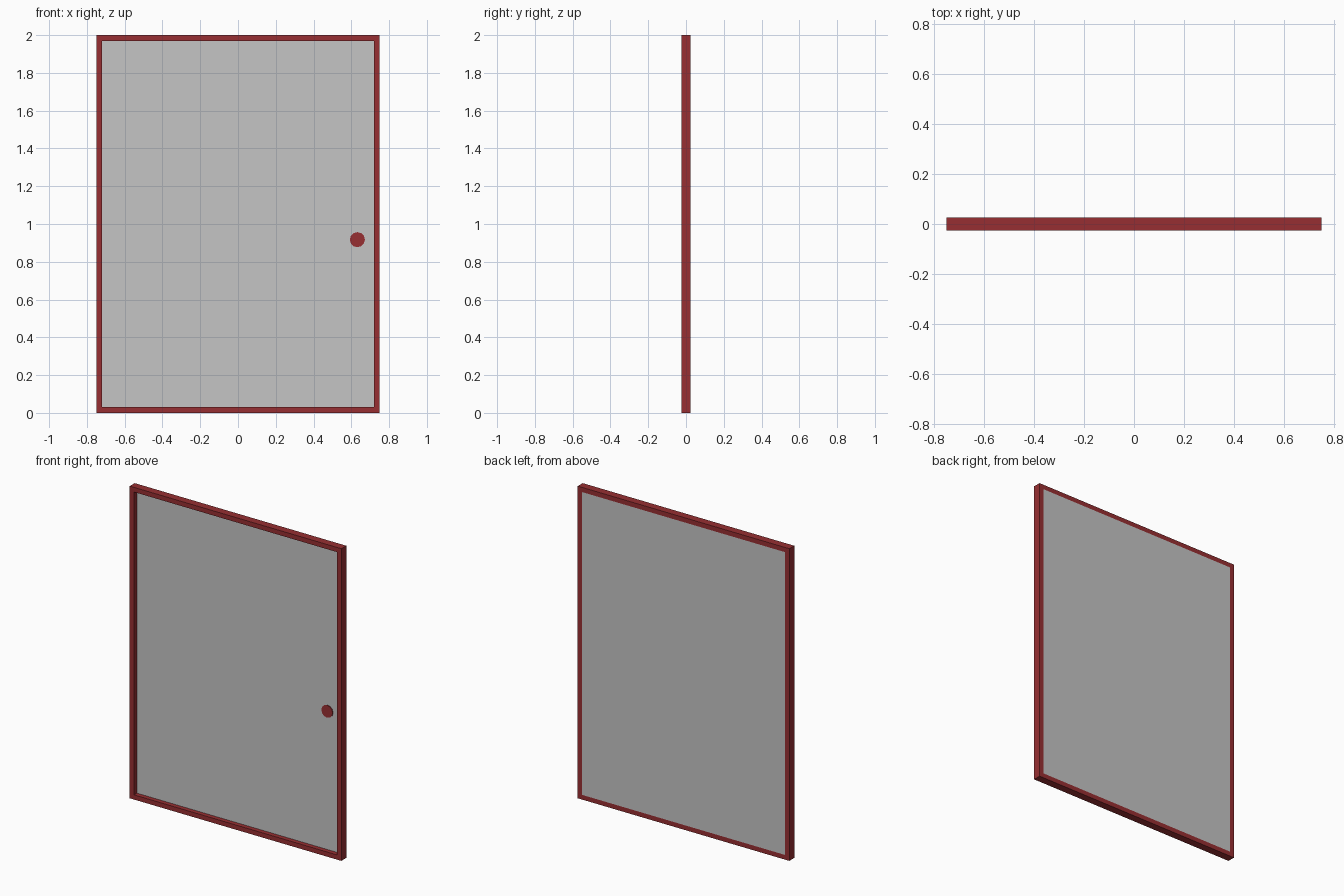
import bpy
import bmesh
from math import radians
from mathutils import Matrix, Vector

cube = bpy.data.objects.get("Cube")
if cube:
    bpy.data.objects.remove(cube, do_unlink=True)

WIDTH, HEIGHT, DEPTH, BORDER = 1.5, 2.0, 0.05, 0.03
PANEL_FRONT = 0.004


def make_material(name, color):
    mat = bpy.data.materials.new(name)
    mat.use_nodes = True
    mat.diffuse_color = color
    mat.node_tree.nodes["Principled BSDF"].inputs["Base Color"].default_value = color
    return mat


def add_object(name, bm, mat):
    bmesh.ops.recalc_face_normals(bm, faces=bm.faces)
    mesh = bpy.data.meshes.new(name)
    bm.to_mesh(mesh)
    bm.free()
    mesh.materials.append(mat)
    obj = bpy.data.objects.new(name, mesh)
    bpy.context.collection.objects.link(obj)
    return obj


red = make_material("dark red", (0.31, 0.028, 0.032, 1))
grey = make_material("light grey", (0.56, 0.56, 0.56, 1))

# Frame: a rectangular ring pushed back through the door's depth
bm = bmesh.new()
rings = []
for inset in (0, BORDER):
    x = WIDTH / 2 - inset
    corners = [(-x, inset), (x, inset), (x, HEIGHT - inset), (-x, HEIGHT - inset)]
    rings.append([bm.verts.new((cx, -DEPTH / 2, cz)) for cx, cz in corners])
outer, inner = rings
for i in range(4):
    j = (i + 1) % 4
    bm.faces.new((outer[i], outer[j], inner[j], inner[i]))
result = bmesh.ops.extrude_face_region(bm, geom=bm.faces[:], use_keep_orig=True)
moved = [v for v in result["geom"] if isinstance(v, bmesh.types.BMVert)]
bmesh.ops.translate(bm, verts=moved, vec=Vector((0, DEPTH, 0)))
add_object("door_frame", bm, red)

# Panel: recessed at the front, flush at the back
bm = bmesh.new()
thickness = DEPTH / 2 - PANEL_FRONT
size = Matrix.Diagonal((WIDTH - 2 * BORDER, thickness, HEIGHT - 2 * BORDER, 1))
place = Matrix.Translation((0, PANEL_FRONT + thickness / 2, HEIGHT / 2))
bmesh.ops.create_cube(bm, size=1, matrix=place @ size)
add_object("door_panel", bm, grey)

# Knob: a low disc on the front of the panel
bm = bmesh.new()
place = Matrix.Translation((0.632, PANEL_FRONT, 0.917)) @ Matrix.Rotation(radians(90), 4, "X")
bmesh.ops.create_cone(bm, cap_ends=True, segments=12, radius1=0.04, radius2=0.04,
                      depth=0.012, matrix=place)
add_object("door_knob", bm, red)
